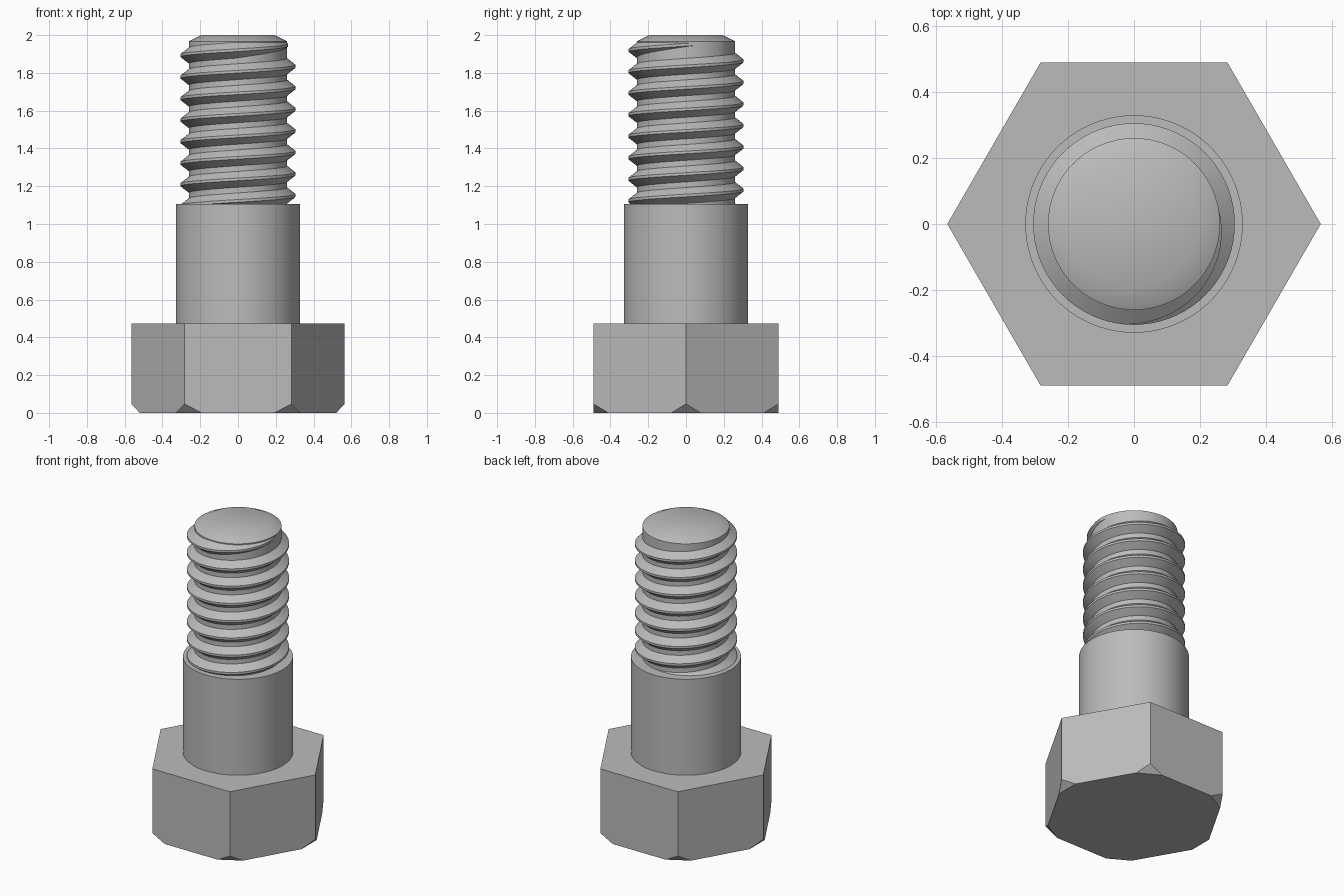
import bpy, bmesh
from math import cos, sin, pi, radians
from mathutils import Matrix, Vector

cube = bpy.data.objects.get("Cube")
if cube:
    bpy.data.objects.remove(cube, do_unlink=True)

steel = bpy.data.materials.new("plain steel grey")
steel.use_nodes = True
GREY = (0.5, 0.5, 0.5, 1)
steel.diffuse_color = GREY
steel.node_tree.nodes["Principled BSDF"].inputs["Base Color"].default_value = GREY


def finish(bm, name, smooth=True):
    """Turn a bmesh into a named, coloured object."""
    bmesh.ops.recalc_face_normals(bm, faces=bm.faces)
    mesh = bpy.data.meshes.new(name)
    bm.to_mesh(mesh)
    bm.free()
    mesh.materials.append(steel)
    obj = bpy.data.objects.new(name, mesh)
    bpy.context.collection.objects.link(obj)
    if smooth:
        bpy.ops.object.select_all(action='DESELECT')
        obj.select_set(True)
        bpy.context.view_layer.objects.active = obj
        bpy.ops.object.shade_smooth_by_angle(angle=radians(30))
    return obj


HEAD_R, HEAD_H = 0.565, 0.472
SHANK_R, SHANK_TOP = 0.329, 1.105
CORE_R, CREST_R = 0.26, 0.305
PITCH = 0.114

# Hexagonal head with the lower corners cut off
bm = bmesh.new()
bmesh.ops.create_cone(bm, cap_ends=True, segments=6, radius1=HEAD_R, radius2=HEAD_R,
                      depth=HEAD_H, matrix=Matrix.Translation((0, 0, HEAD_H / 2)) @ Matrix.Rotation(pi / 2, 4, 'Z'))
# Put a corner on the x axis whichever way the primitive starts
if max(v.co.x for v in bm.verts) < HEAD_R - 0.01:
    bmesh.ops.rotate(bm, verts=bm.verts, matrix=Matrix.Rotation(pi / 6, 3, 'Z'))
for i in range(6):
    a = i * pi / 3
    bmesh.ops.bisect_plane(bm, geom=bm.verts[:] + bm.edges[:] + bm.faces[:],
                           plane_co=Vector((cos(a), sin(a), 0)) * (HEAD_R - 0.045),
                           plane_no=Vector((cos(a), sin(a), -0.95)).normalized(),
                           clear_outer=True)
    bmesh.ops.holes_fill(bm, edges=[e for e in bm.edges if e.is_boundary], sides=0)
finish(bm, "hex_head", smooth=False)

# Shank and threaded core, turned from one profile
profile = [(0, HEAD_H - 0.02), (SHANK_R, HEAD_H - 0.02), (SHANK_R, SHANK_TOP), (CORE_R, SHANK_TOP),
           (CORE_R, 1.967), (0.193, 2), (0, 2)]
bm = bmesh.new()
verts = [bm.verts.new((r, 0, z)) for r, z in profile]
edges = [bm.edges.new(pair) for pair in zip(verts, verts[1:])]
bmesh.ops.spin(bm, geom=verts + edges, cent=(0, 0, 0), axis=(0, 0, 1),
               angle=2 * pi, steps=96, use_merge=True)
bmesh.ops.remove_doubles(bm, verts=bm.verts, dist=0.0001)
finish(bm, "shank_and_core")

# Helical thread ridge, fading into the core over its last quarter turn
STEPS, TURNS = 72, 8
END = radians(10)
FADE = radians(105)
CREST_HALF, SLOPE, SINK = 0.007, 0.78, 0.006
bm = bmesh.new()
rings = []
for i in range(STEPS * TURNS + 1):
    t = END - 2 * pi * TURNS + 2 * pi * i / STEPS
    z = 1.949 + PITCH * t / (2 * pi)
    fade = min(1, (END - t) / FADE)
    height = (CREST_R - CORE_R) * fade
    base_half = CREST_HALF + (height + SINK) * SLOPE
    section = [(CORE_R - SINK, -base_half), (CORE_R + height, -CREST_HALF),
               (CORE_R + height, CREST_HALF), (CORE_R - SINK, base_half)]
    rings.append([bm.verts.new((r * cos(t), r * sin(t), z + dz)) for r, dz in section])
for a, b in zip(rings, rings[1:]):
    for k in range(4):
        n = (k + 1) % 4
        bm.faces.new((a[k], a[n], b[n], b[k]))
bm.faces.new(rings[0])
bm.faces.new(rings[-1])
finish(bm, "thread")
